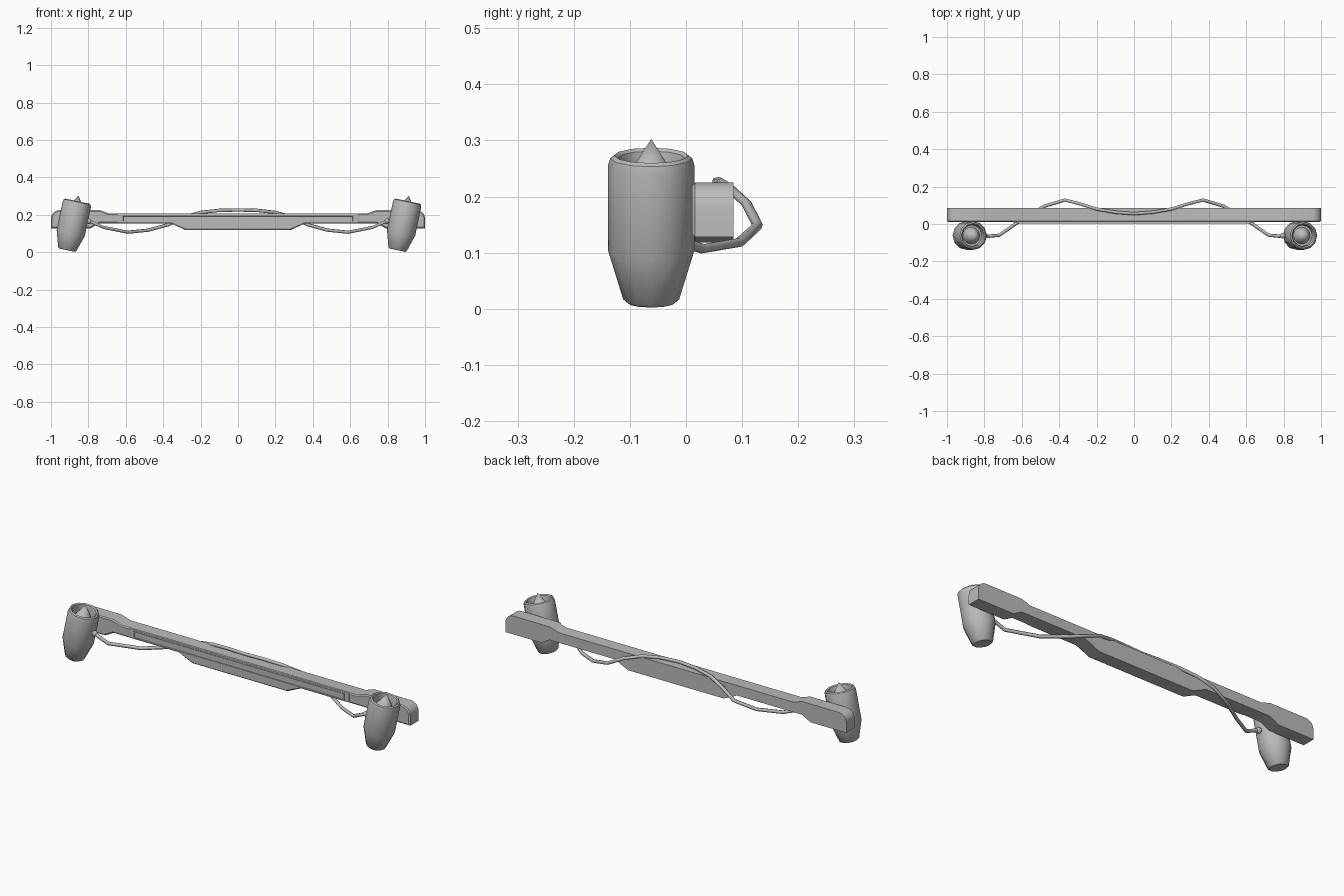
import bpy, bmesh, math
from mathutils import Vector

cube = bpy.data.objects.get("Cube")
if cube:
    bpy.data.objects.remove(cube)

grey = bpy.data.materials.new("plain_grey")
grey.use_nodes = True
COLOUR = (0.5, 0.5, 0.5, 1)
grey.diffuse_color = COLOUR
grey.node_tree.nodes["Principled BSDF"].inputs["Base Color"].default_value = COLOUR


def finish(name, bm, angle=None):
    bmesh.ops.recalc_face_normals(bm, faces=bm.faces)
    mesh = bpy.data.meshes.new(name)
    bm.to_mesh(mesh)
    bm.free()
    obj = bpy.data.objects.new(name, mesh)
    bpy.context.collection.objects.link(obj)
    mesh.materials.append(grey)
    if angle:
        bpy.ops.object.select_all(action='DESELECT')
        obj.select_set(True)
        bpy.context.view_layer.objects.active = obj
        bpy.ops.object.shade_smooth_by_angle(angle=math.radians(angle))
    return obj


def prism(outline, front, back):
    """Extrude an (x, z) outline along y; returns the mesh and its front face."""
    bm = bmesh.new()
    face = bm.faces.new([bm.verts.new((x, back, z)) for x, z in outline])
    out = bmesh.ops.extrude_face_region(bm, geom=[face], use_keep_orig=True)
    for v in out["geom"]:
        if isinstance(v, bmesh.types.BMVert):
            v.co.y = front
    bmesh.ops.recalc_face_normals(bm, faces=bm.faces)
    return bm, min(bm.faces, key=lambda f: f.calc_center_median().y)


def mirrored(half):
    """Complete a right-hand half outline, listed from the top to the bottom."""
    return half + [(-x, z) for x, z in reversed(half)]


def inset(bm, face, width, depth):
    bmesh.ops.inset_region(bm, faces=[face], thickness=width, depth=depth,
                           use_even_offset=True)


# Wing bar with rounded upper tips and a chamfered front
TIP = 0.045
arc = [(1 - TIP + TIP * math.sin(a), 0.225 - TIP + TIP * math.cos(a))
       for a in (math.radians(15 * i) for i in range(7))]
lower = [(0.36, 0.155), (0.28, 0.118)]
bar = mirrored([(0.69, 0.208), (0.74, 0.225)] + arc
               + [(1, 0.128), (0.79, 0.128), (0.74, 0.155)] + lower)
bm, front = prism(bar, 0.016, 0.085)
inset(bm, front, 0.006, 0.005)
finish("wing_bar", bm, 30)

# Centre panel with a long framed slot
panel = mirrored([(0.645, 0.204), (0.645, 0.158), (0.355, 0.158), (0.275, 0.123)])
bm, front = prism(panel, 0.009, 0.02)
inset(bm, front, 0.003, 0.002)
finish("front_panel", bm)
slot = mirrored([(0.62, 0.199), (0.62, 0.161)])
bm, front = prism(slot, 0.004, 0.02)
inset(bm, front, 0.006, 0)
inset(bm, front, 0.003, -0.012)
finish("slot_frame", bm)

# Engines: hollow nacelles with a spinner cone, both leaning the same way
SIDES = 12
nacelle = [(0, 0), (0.043, 0), (0.05, 0.006), (0.077, 0.095), (0.077, 0.25),
           (0.073, 0.263), (0.066, 0.268), (0.06, 0.263), (0.057, 0.25),
           (0.057, 0.215), (0, 0.215)]
spinner = [(0, 0.216), (0.046, 0.216), (0.04, 0.234), (0, 0.298)]


def lathe(name, profile, base_x):
    bm = bmesh.new()
    verts = [bm.verts.new((r, 0, h)) for r, h in profile]
    edges = [bm.edges.new(pair) for pair in zip(verts, verts[1:])]
    bmesh.ops.spin(bm, geom=verts + edges, axis=(0, 0, 1), cent=(0, 0, 0),
                   steps=SIDES, angle=math.tau)
    bmesh.ops.remove_doubles(bm, verts=bm.verts, dist=0.0005)
    obj = finish(name, bm, 35)
    obj.location = (base_x, -0.062, 0.011)
    obj.rotation_euler.y = math.radians(12)


for side, base_x in (("right", -0.914), ("left", 0.852)):
    lathe(side + "_engine", nacelle, base_x)
    lathe(side + "_spinner", spinner, base_x)

# Cable from engine to engine, passing under and behind the bar
half = [(0.81, -0.062, 0.17), (0.775, -0.065, 0.158), (0.72, -0.06, 0.133),
        (0.59, 0.03, 0.107), (0.48, 0.095, 0.118), (0.37, 0.128, 0.148),
        (0.29, 0.108, 0.187), (0.2, 0.08, 0.213), (0.1, 0.063, 0.224)]
path = half + [(0, 0.055, 0.226)] + [(-x, y, z) for x, y, z in reversed(half)]
curve = bpy.data.curves.new("cable", 'CURVE')
curve.dimensions = '3D'
curve.bevel_depth = 0.009
curve.bevel_resolution = 1
curve.use_fill_caps = True
line = curve.splines.new('POLY')
line.points.add(len(path) - 1)
for point, co in zip(line.points, path):
    point.co = (*co, 1)
curve.materials.append(grey)
bpy.context.collection.objects.link(bpy.data.objects.new("cable", curve))

# Cable sockets on the engines
for side, s in (("right", -1), ("left", 1)):
    bm = bmesh.new()
    bmesh.ops.create_uvsphere(bm, u_segments=10, v_segments=6, radius=0.015)
    bmesh.ops.translate(bm, verts=bm.verts, vec=Vector((s * 0.797, -0.063, 0.166)))
    finish(side + "_cable_socket", bm, 50)
